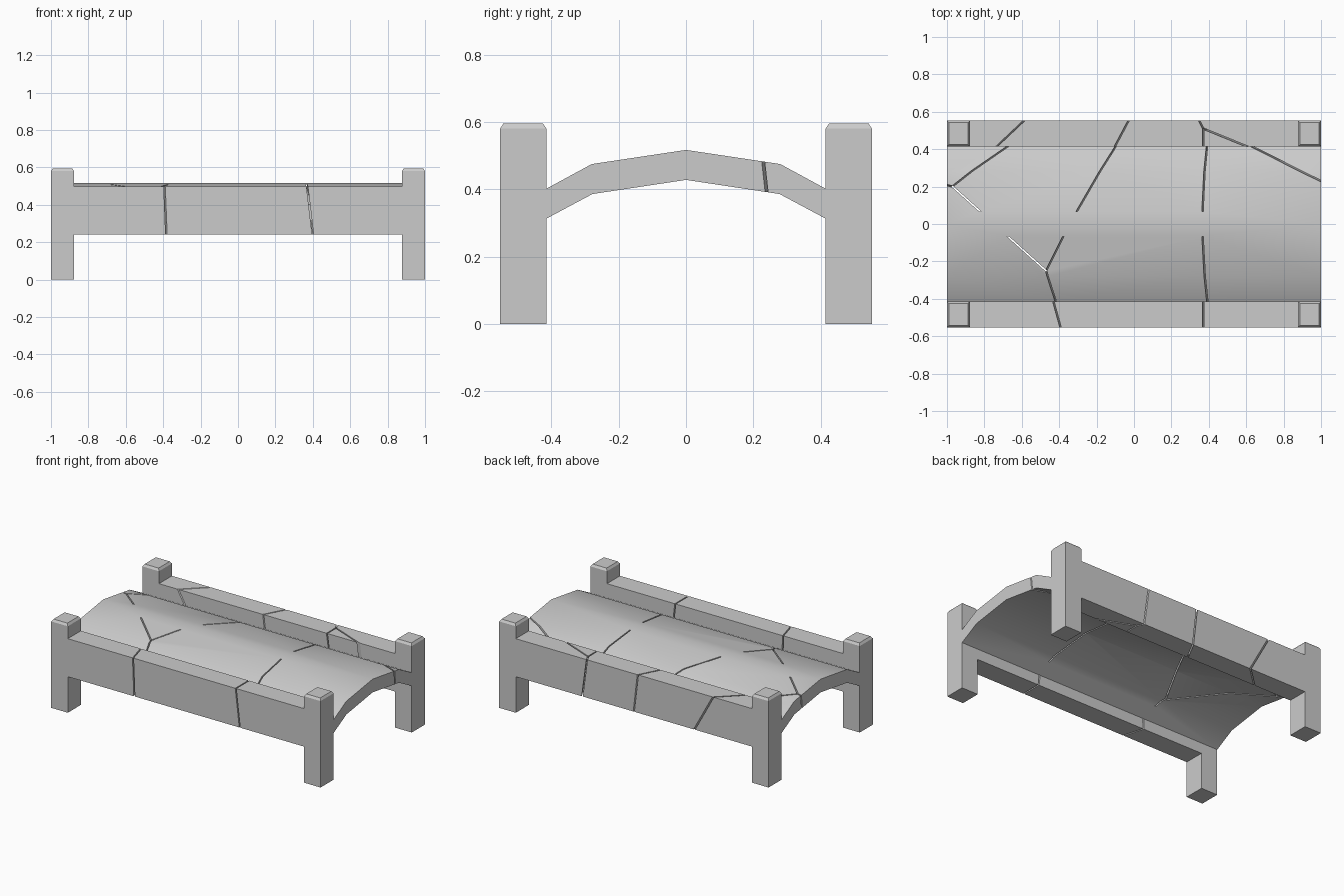
import bpy, bmesh
from mathutils import Vector

if "Cube" in bpy.data.objects:
    bpy.data.objects.remove(bpy.data.objects["Cube"])

GAP = 0.008  # crack width


def new_object(name, bm):
    bmesh.ops.recalc_face_normals(bm, faces=bm.faces)
    mesh = bpy.data.meshes.new(name)
    bm.to_mesh(mesh)
    bm.free()
    ob = bpy.data.objects.new(name, mesh)
    bpy.context.collection.objects.link(ob)
    return ob


def extrude_profile(points, vec):
    bm = bmesh.new()
    face = bm.faces.new([bm.verts.new(p) for p in points])
    ext = bmesh.ops.extrude_face_region(bm, geom=[face], use_keep_orig=True)
    moved = [g for g in ext["geom"] if isinstance(g, bmesh.types.BMVert)]
    bmesh.ops.translate(bm, verts=moved, vec=vec)
    bmesh.ops.recalc_face_normals(bm, faces=bm.faces)
    return bm


def cut_crack(target, path, z_top, z_bot, shift):
    """Cut a thin leaning slot along a plan-view path; shift is the lean at z_bot."""
    for a, b in zip(path, path[1:]):
        a, b = Vector((*a, 0)), Vector((*b, 0))
        along = (b - a).normalized()
        side = Vector((-along.y, along.x, 0)) * GAP / 2
        a, b = a - along * GAP / 2, b + along * GAP / 2
        # continue the lean above and below the body so the slot passes through
        slope = Vector((*shift, z_bot - z_top))
        top, bottom = Vector((0, 0, z_top)) - slope * 0.3, Vector((0, 0, z_top)) + slope * 1.3
        quad = [p + s + top for p, s in ((a, -side), (b, -side), (b, side), (a, side))]
        cutter = new_object("crack_cutter", extrude_profile(quad, bottom - top))
        mod = target.modifiers.new("crack", "BOOLEAN")
        mod.operation, mod.solver, mod.object = "DIFFERENCE", "EXACT", cutter
        bpy.context.view_layer.objects.active = target
        bpy.ops.object.modifier_apply(modifier=mod.name)
        bpy.data.objects.remove(cutter)


# Arched deck
Y_IN, Y_OUT = 0.4145, 0.5525
top = [(-Y_IN, .402), (-.28, .475), (0, .517), (.28, .475), (Y_IN, .402)]
under = [(Y_IN, .313), (.278, .386), (0, .428), (-.278, .386), (-Y_IN, .313)]
deck = new_object("arched_deck", extrude_profile([(-1, y, z) for y, z in top + under], (2, 0, 0)))
deck_cracks = [
    ([(-1.02, .212), (-.97, .2), (-.86, .29), (-.68, .43)], (.012, -.012)),
    ([(-.97, .2), (-.47, -.25)], (0, 0)),
    ([(-.47, -.25), (-.425, -.43)], (.012, 0)),
    ([(-.47, -.25), (-.34, 0), (-.10, .43)], (.012, 0)),
    ([(.382, -.43), (.368, 0), (.38, .43)], (.012, 0)),
    ([(.58, .43), (1.02, .22)], (0, .01)),
]
for path, shift in deck_cracks:
    cut_crack(deck, path, .48, .39, shift)


# Parapets with corner posts, legs and chamfered caps
def side_frame(name, sign):
    half = [(.877, .497), (.877, .58), (1, .58), (1, 0), (.877, 0), (.877, .242)]
    prof = half + [(-x, z) for x, z in reversed(half)]
    bm = extrude_profile([(x, sign * Y_IN, z) for x, z in prof], (0, sign * (Y_OUT - Y_IN), 0))
    caps = [f for f in bm.faces if f.calc_center_median().z > .575]
    bmesh.ops.inset_individual(bm, faces=caps, thickness=.014, depth=.015)
    return new_object(name, bm)


front = side_frame("front_parapet", -1)
back = side_frame("back_parapet", 1)
for path, shift in [([(-.435, -.40), (-.388, -.57)], (.01, 0)),
                    ([(.37, -.40), (.37, -.57)], (.03, 0))]:
    cut_crack(front, path, .497, .242, shift)
for path, shift in [([(-.75, .40), (-.57, .57)], (.14, 0)),
                    ([(-.11, .40), (-.02, .57)], (.03, 0)),
                    ([(.37, .40), (.37, .51), (.34, .57)], (.035, 0)),
                    ([(.37, .51), (.64, .40)], (.035, 0))]:
    cut_crack(back, path, .497, .242, shift)

# Soft shading on the deck curve
bpy.ops.object.select_all(action="DESELECT")
deck.select_set(True)
bpy.context.view_layer.objects.active = deck
bpy.ops.object.shade_smooth_by_angle(angle=0.52)
